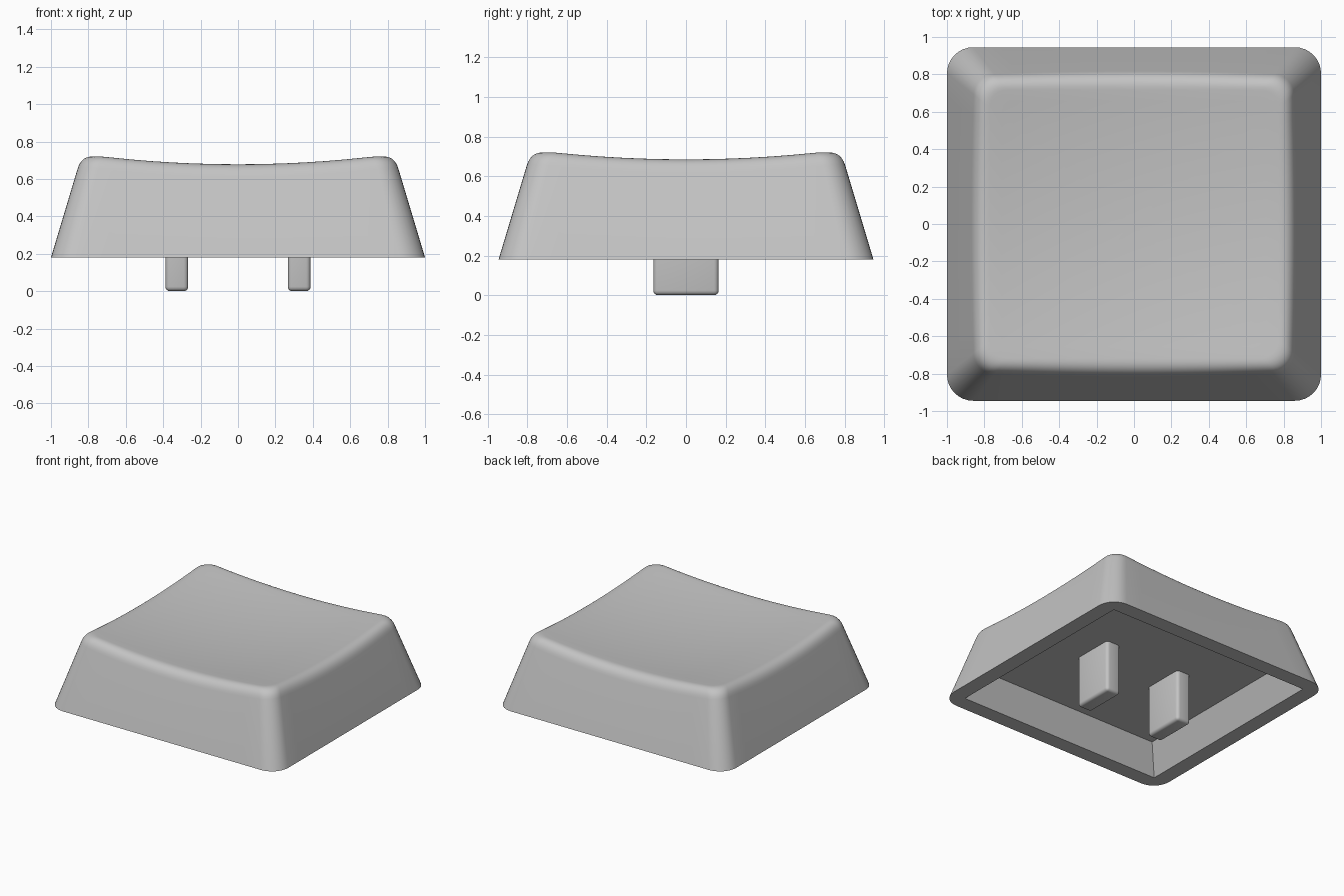
import bpy, bmesh, math
from mathutils import Vector

if "Cube" in bpy.data.objects:
    bpy.data.objects.remove(bpy.data.objects["Cube"])

BASE_Z, FLOOR_Z = 0.18, 0.40
SLOPE = 0.30           # wall inset per unit of height
SIDE, CORNER = 12, 8   # segments per side and per corner

plastic = bpy.data.materials.new("light grey plastic")
plastic.diffuse_color = (0.55, 0.55, 0.55, 1)
plastic.use_nodes = True
plastic.node_tree.nodes["Principled BSDF"].inputs["Base Color"].default_value = plastic.diffuse_color


def finish(name, bm):
    bmesh.ops.recalc_face_normals(bm, faces=bm.faces[:])
    mesh = bpy.data.meshes.new(name)
    bm.to_mesh(mesh)
    bm.free()
    mesh.materials.append(plastic)
    obj = bpy.data.objects.new(name, mesh)
    bpy.context.collection.objects.link(obj)
    bpy.ops.object.select_all(action='DESELECT')
    obj.select_set(True)
    bpy.context.view_layer.objects.active = obj
    bpy.ops.object.shade_smooth_by_angle(angle=math.radians(30))
    return obj


def outline(hx, hy, r):
    """Rounded rectangle, counter-clockwise, always with the same point count."""
    pts = []
    centres = [(hx - r, hy - r), (r - hx, hy - r), (r - hx, r - hy), (hx - r, r - hy)]
    for q, (cx, cy) in enumerate(centres):
        for s in range(CORNER + 1):
            a = math.pi / 2 * (q + s / CORNER)
            pts.append(Vector((cx + r * math.cos(a), cy + r * math.sin(a))))
        a = math.pi / 2 * (q + 1)
        nx, ny = centres[(q + 1) % 4]
        end = Vector((nx + r * math.cos(a), ny + r * math.sin(a)))
        start = pts[-1].copy()
        pts += [start.lerp(end, s / SIDE) for s in range(1, SIDE)]
    return pts


def shell(inset):
    return outline(1 - inset, 0.945 - inset, 0.14 - 0.2 * inset)


def dish(p):
    """Hollowed top surface."""
    return Vector((p.x, p.y, 0.636 + 0.08 * (p.x ** 2 + p.y ** 2)))


def flat(pts, z):
    return [Vector((p.x, p.y, z)) for p in pts]


# Sharp meeting line of the sloped walls and the dished top
base = flat(shell(0), BASE_Z)
crest = []
for j in range(len(base)):
    z = 0.68
    for _ in range(6):
        p = dish(shell(SLOPE * (z - BASE_Z))[j])
        z = p.z
    crest.append(p)

# Rounded rim between the walls and the top
low = [e + (b - e).normalized() * 0.08 for e, b in zip(crest, base)]
inner = [dish(p) for p in shell(SLOPE * 0.51 + 0.075)]
rings = [flat(outline(0.786, 0.736, 0), FLOOR_Z),
         flat(outline(0.88, 0.825, 0), BASE_Z), base]
for s in range(9):
    t = s / 8
    rings.append([a * (1 - t) ** 2 + e * 2 * t * (1 - t) + c * t * t
                  for a, e, c in zip(low, crest, inner)])
# Dished top, shrinking to the middle
for s in range(11, 0, -1):
    rings.append([dish(p * (s / 12)) for p in inner])

# Cap: loft all rings, close the cavity floor and the middle of the top
bm = bmesh.new()
loops = [[bm.verts.new(p) for p in ring] for ring in rings]
n = len(base)
for a, b in zip(loops, loops[1:]):
    for j in range(n):
        k = (j + 1) % n
        bm.faces.new((a[j], a[k], b[k], b[j]))
bm.faces.new(loops[0])
centre = bm.verts.new(dish(Vector((0, 0))))
for j in range(n):
    bm.faces.new((loops[-1][j], loops[-1][(j + 1) % n], centre))
bmesh.ops.remove_doubles(bm, verts=bm.verts[:], dist=1e-5)
finish("cap", bm)

# Two rounded prongs under the cap
for side, x in (("left", -0.327), ("right", 0.327)):
    bm = bmesh.new()
    bmesh.ops.create_cube(bm, size=1)
    for v in bm.verts:
        v.co = Vector((x + v.co.x * 0.122, v.co.y * 0.33, 0.22 + v.co.z * 0.44))
    bmesh.ops.bevel(bm, geom=bm.edges[:], offset=0.024, segments=4,
                    profile=0.5, affect='EDGES')
    finish(side + "_prong", bm)
